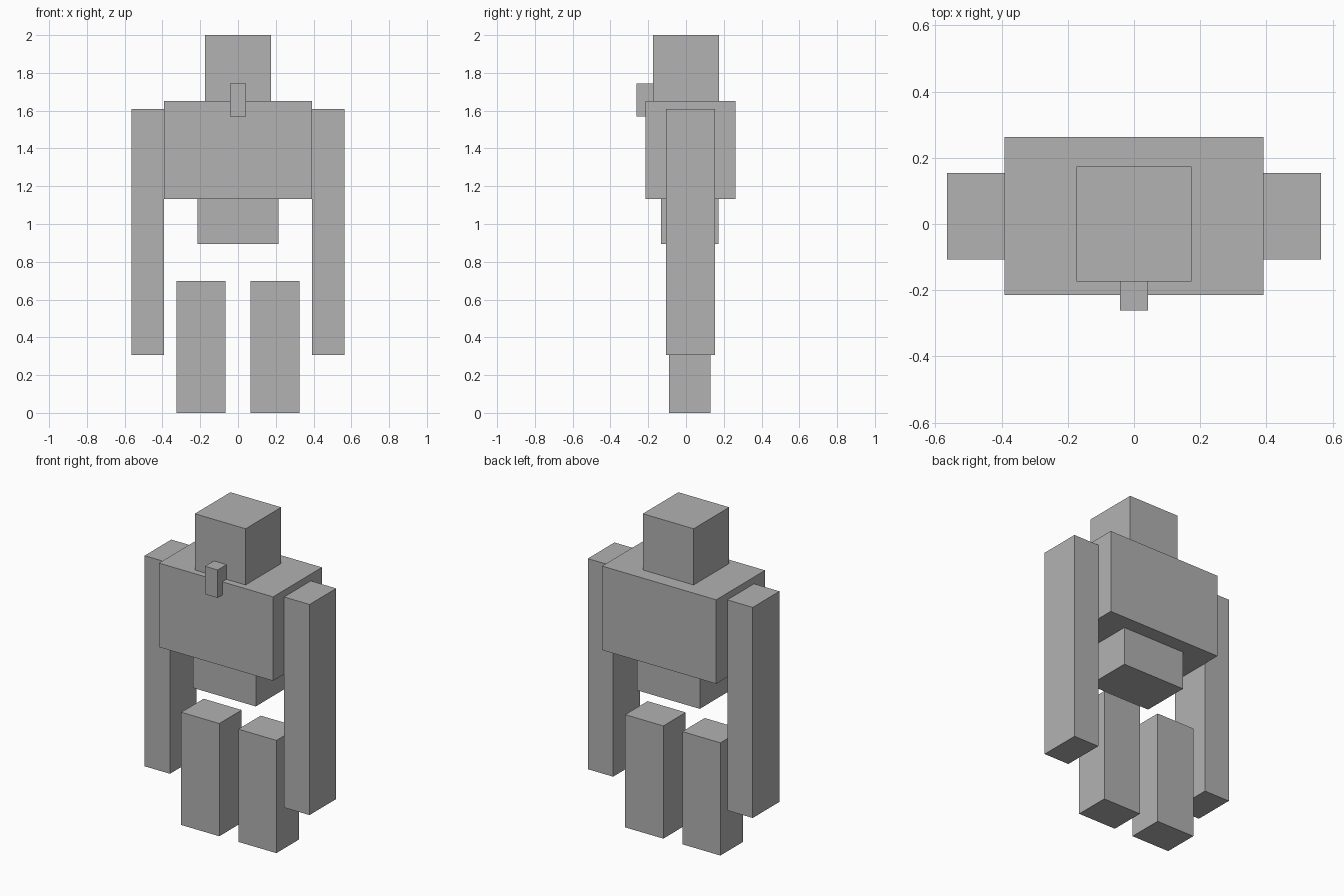
import bpy
from mathutils import Vector

default = bpy.data.objects.get("Cube")
if default:
    bpy.data.objects.remove(default, do_unlink=True)

# One plain grey for the whole figure
grey = bpy.data.materials.new("plain grey")
grey.use_nodes = True
colour = (0.447, 0.447, 0.447, 1.0)
grey.diffuse_color = colour
grey.node_tree.nodes["Principled BSDF"].inputs["Base Color"].default_value = colour


def box(name, low, high):
    """Add a flat-faced box spanning two opposite corners."""
    low, high = Vector(low), Vector(high)
    bpy.ops.mesh.primitive_cube_add(size=1, location=(low + high) / 2)
    obj = bpy.context.object
    obj.name = obj.data.name = name
    obj.scale = high - low
    bpy.ops.object.transform_apply(location=False, rotation=False, scale=True)
    obj.data.materials.append(grey)
    return obj


def pair(name, low, high):
    """Add a left box and its mirror image on the right."""
    box("left_" + name, low, high)
    box("right_" + name, (-high[0], low[1], low[2]), (-low[0], high[1], high[2]))


# Head and nose
box("head", (-0.174, -0.174, 1.652), (0.174, 0.174, 2.0))
box("nose", (-0.043, -0.261, 1.57), (0.043, -0.174, 1.743))

# Body
box("chest", (-0.391, -0.215, 1.132), (0.391, 0.263, 1.652))
box("waist", (-0.215, -0.133, 0.895), (0.215, 0.172, 1.132))

# Limbs
pair("arm", (0.391, -0.107, 0.306), (0.565, 0.154, 1.61))
pair("leg", (0.065, -0.09, 0.0), (0.326, 0.129, 0.698))
